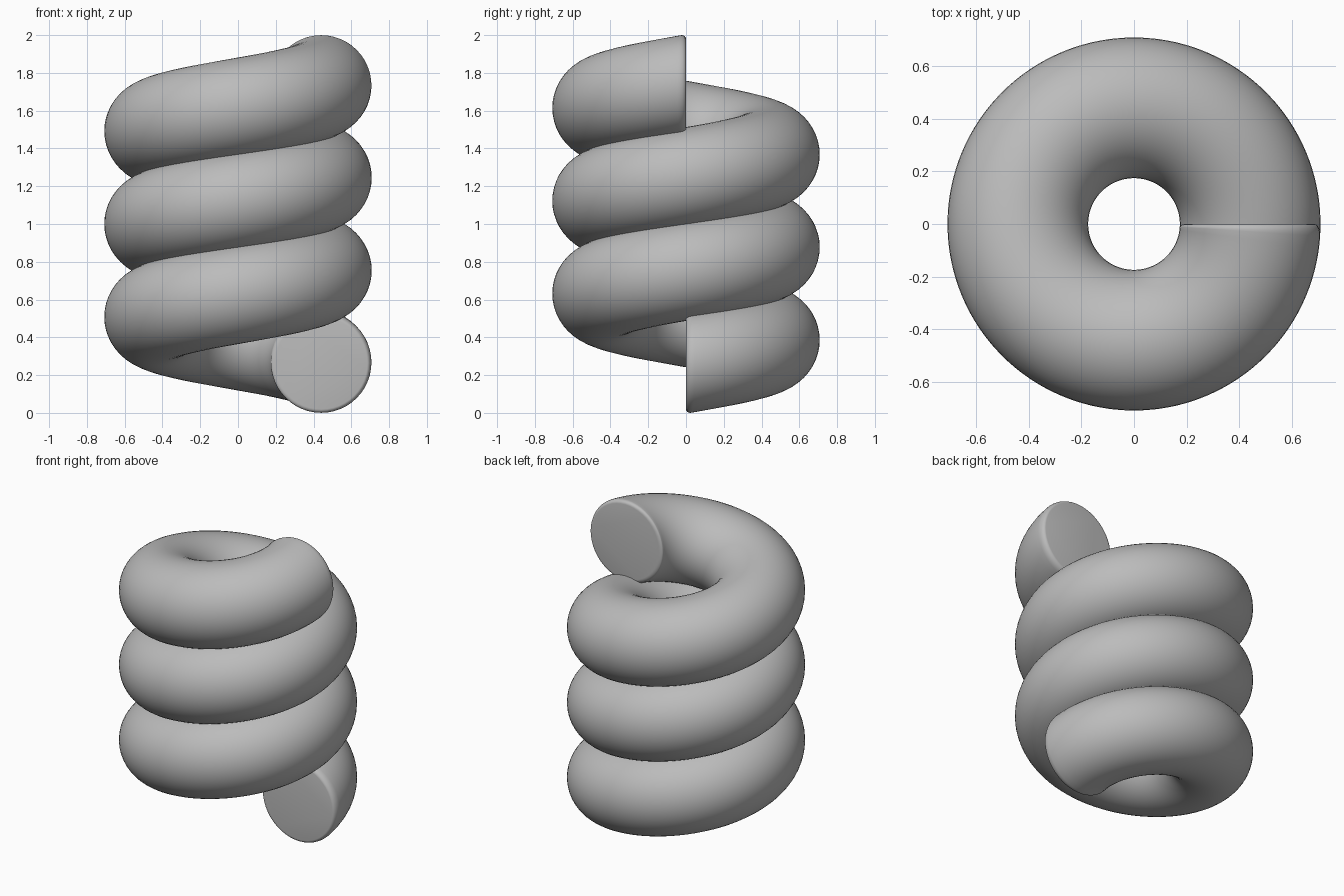
import bpy
import bmesh
from math import cos, sin, pi, tau

if "Cube" in bpy.data.objects:
    bpy.data.objects.remove(bpy.data.objects["Cube"], do_unlink=True)

COIL_RADIUS = 0.441
TUBE_RADIUS = 0.267
PITCH = 0.4915
TURNS = 3
SIDES = 48
STEPS = 96 * TURNS
BEVEL_ANGLE = 0.065   # sweep taken up by the rounded rim of each end
BEVEL_INSET = 0.024   # how far the rim pulls in towards the end face
BEVEL_STEPS = 5

grey = bpy.data.materials.new("soft grey")
grey.use_nodes = True
colour = (0.5, 0.5, 0.5, 1)
grey.diffuse_color = colour
grey.node_tree.nodes["Principled BSDF"].inputs["Base Color"].default_value = colour


def add_ring(bm, angle, radius):
    """Upright circle of vertices at one point along the helix."""
    height = 1 + PITCH * (angle / tau - TURNS / 2)
    ring = []
    for i in range(SIDES):
        a = tau * i / SIDES
        out = COIL_RADIUS + radius * cos(a)
        ring.append(bm.verts.new((out * cos(angle), out * sin(angle),
                                  height + radius * sin(a))))
    return ring


# Sweep stations: rounded start, even steps round the coil, rounded end
total = TURNS * tau
rim = []
for k in range(BEVEL_STEPS):
    t = pi / 2 * k / BEVEL_STEPS
    rim.append((BEVEL_ANGLE * (1 - cos(pi / 2 - t) ),
                TUBE_RADIUS - BEVEL_INSET * (1 - sin(t))))
# Order the rim from the end face outwards
rim = [(BEVEL_ANGLE * (1 - cos(pi / 2 * k / BEVEL_STEPS)),
        TUBE_RADIUS - BEVEL_INSET * (1 - sin(pi / 2 * k / BEVEL_STEPS)))
       for k in range(BEVEL_STEPS)]
body = [(BEVEL_ANGLE + (total - 2 * BEVEL_ANGLE) * k / STEPS, TUBE_RADIUS)
        for k in range(STEPS + 1)]
stations = rim + body + [(total - a, r) for a, r in reversed(rim)]

# Coiled tube with flat end faces
bm = bmesh.new()
rings = [add_ring(bm, a, r) for a, r in stations]
for lower, upper in zip(rings, rings[1:]):
    for i in range(SIDES):
        j = (i + 1) % SIDES
        bm.faces.new((lower[i], lower[j], upper[j], upper[i]))
bm.faces.new(rings[0])
bm.faces.new(rings[-1])
bmesh.ops.recalc_face_normals(bm, faces=bm.faces)

mesh = bpy.data.meshes.new("coil_spring")
bm.to_mesh(mesh)
bm.free()
mesh.materials.append(grey)
coil = bpy.data.objects.new("coil_spring", mesh)
bpy.context.collection.objects.link(coil)

# Smooth shading
bpy.ops.object.select_all(action="DESELECT")
coil.select_set(True)
bpy.context.view_layer.objects.active = coil
bpy.ops.object.shade_smooth_by_angle(angle=pi / 6)
